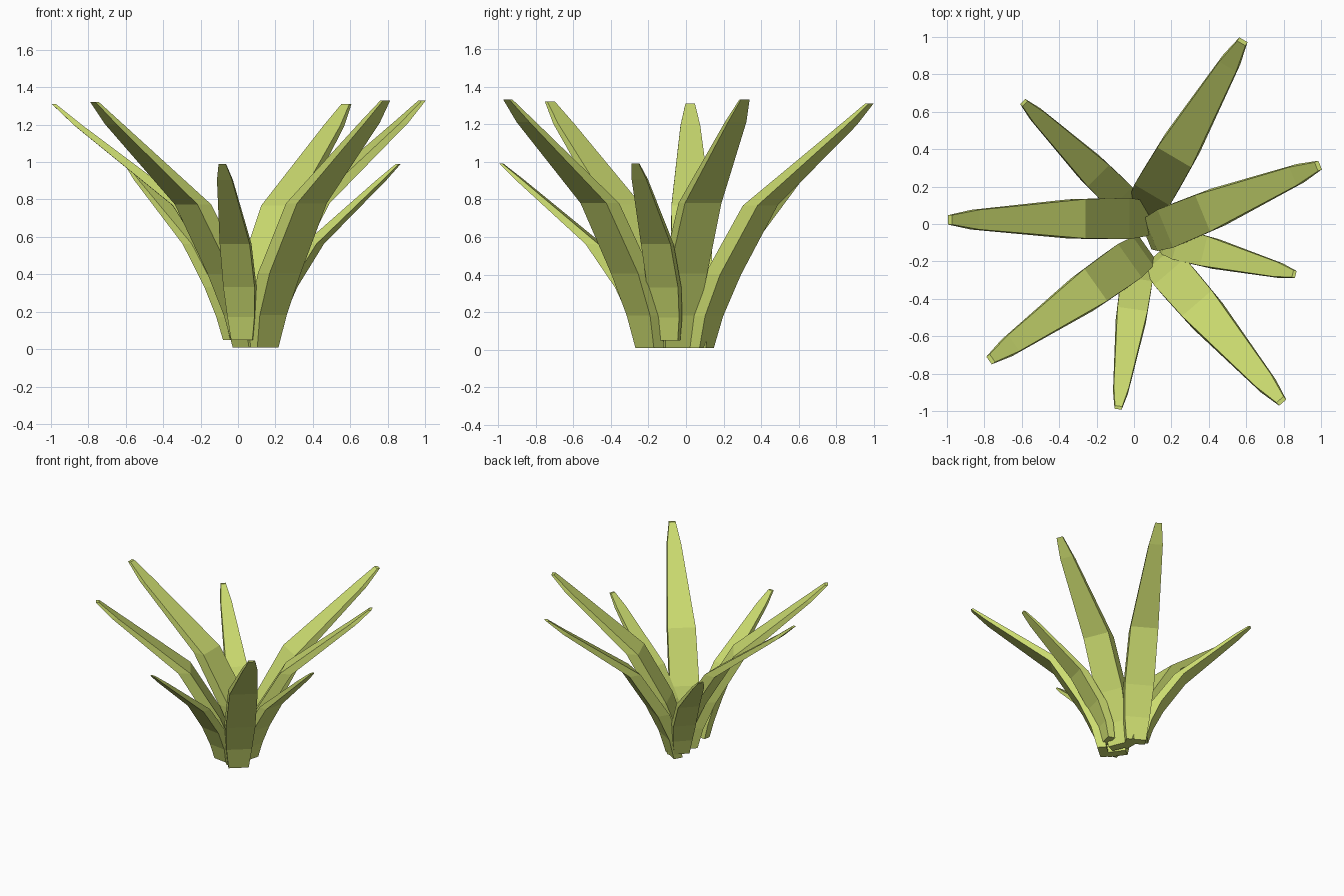
import bpy, bmesh
from mathutils import Vector

cube = bpy.data.objects.get("Cube")
if cube:
    bpy.data.objects.remove(cube, do_unlink=True)

green = bpy.data.materials.new("leaf green")
green.use_nodes = True
colour = (0.60, 0.71, 0.16, 1)
green.diffuse_color = colour
green.node_tree.nodes["Principled BSDF"].inputs["Base Color"].default_value = colour


def sections(knee_reach, knee_height):
    """Leaf sections: reach and height as fractions, then width and thickness."""
    return [
        (0.0, 0.0, 0.15, 0.07),
        (0.045, 0.13, 0.19, 0.085),
        (0.145, 0.30, 0.22, 0.095),
        (knee_reach, knee_height, 0.21, 0.09),
        (0.88, 0.91, 0.105, 0.045),
        (1.0, 1.0, 0.05, 0.022),
    ]


def leaf(name, base, tip, foot=0.01, top=1.33, size=1.0, knee=(0.37, 0.583)):
    """Bent, tapering blade from an outer base point to a tip."""
    base, tip = Vector((*base, 0)), Vector((*tip, 0))
    run = tip - base
    out = run.normalized()
    side = Vector((-out.y, out.x, 0))
    bm = bmesh.new()
    rings = []
    for reach, height, width, thick in sections(*knee):
        centre = base + run * reach
        centre.z = foot + (top - foot) * height
        half = side * width * size / 2
        inner = centre - out * thick * size
        corners = (centre - half, centre + half, inner + half, inner - half)
        rings.append([bm.verts.new(c) for c in corners])
    for low, high in zip(rings, rings[1:]):
        for i in range(4):
            j = (i + 1) % 4
            bm.faces.new((low[i], low[j], high[j], high[i]))
    bm.faces.new(rings[0][::-1])
    bm.faces.new(rings[-1])
    bmesh.ops.recalc_face_normals(bm, faces=bm.faces)
    mesh = bpy.data.meshes.new(name)
    bm.to_mesh(mesh)
    bm.free()
    mesh.materials.append(green)
    bpy.context.collection.objects.link(bpy.data.objects.new(name, mesh))


# Tall leaves
leaf("tall_leaf_back", (0.07, 0.11), (0.585, 0.985), top=1.31)
leaf("tall_leaf_left", (0.13, -0.04), (0.995, 0.315))
leaf("tall_leaf_front_left", (0.16, -0.22), (0.795, -0.955))
leaf("tall_leaf_front_right", (0.015, -0.17), (-0.775, -0.73), top=1.32)
leaf("tall_leaf_right", (0.03, 0.03), (-0.995, 0.022), top=1.31)

# Short leaves
SHORT = dict(foot=0.05, top=0.99, size=0.77, knee=(0.36, 0.545))
leaf("short_leaf_left", (0.20, -0.10), (0.865, -0.27), **SHORT)
leaf("short_leaf_front", (0.02, -0.26), (-0.085, -0.99), **SHORT)
leaf("short_leaf_back_right", (-0.04, 0.11), (-0.595, 0.655), **SHORT)
